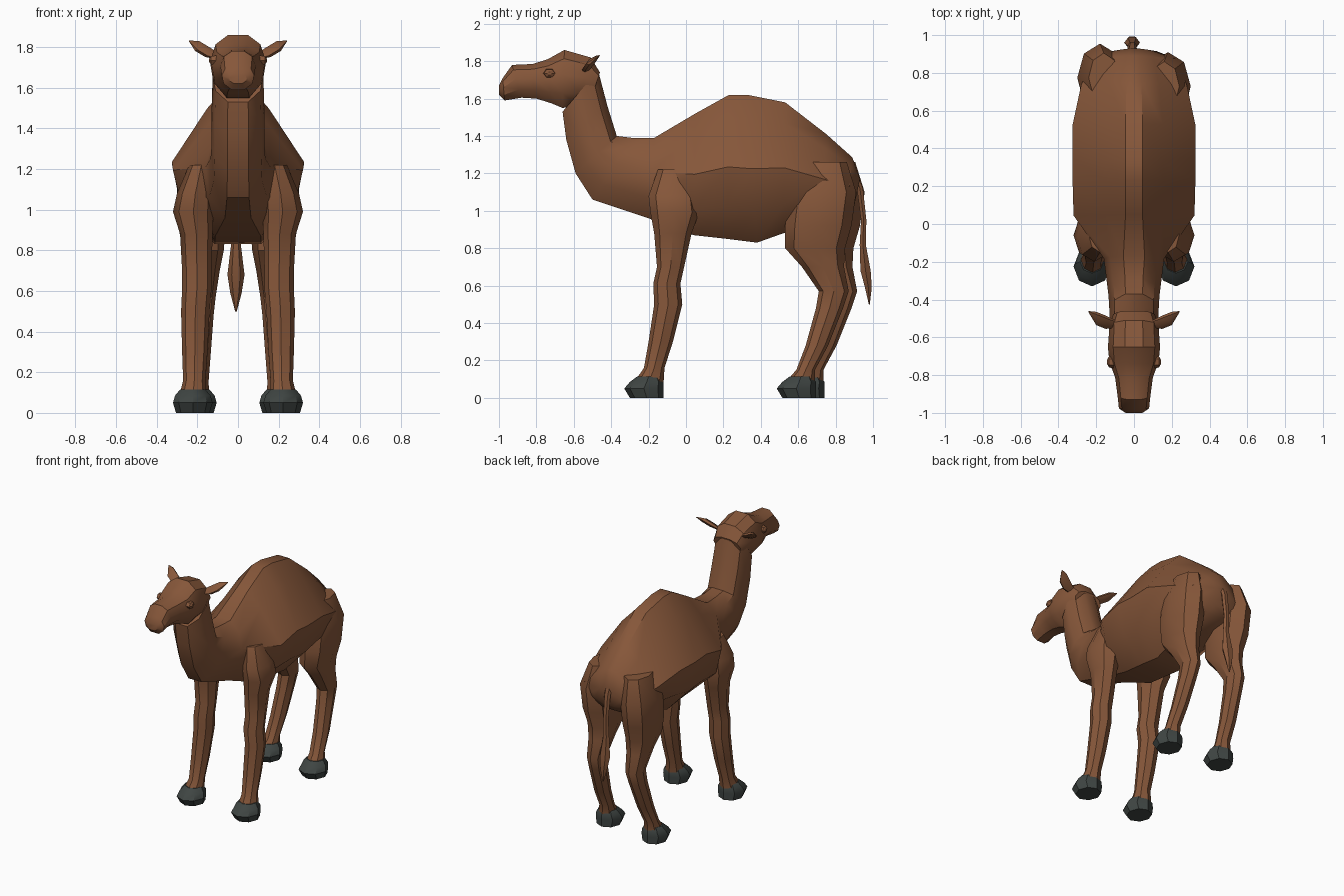
import bpy, bmesh, math
from mathutils import Vector

if "Cube" in bpy.data.objects:
    bpy.data.objects.remove(bpy.data.objects["Cube"], do_unlink=True)


def material(name, rgb):
    m = bpy.data.materials.new(name)
    m.use_nodes = True
    m.diffuse_color = (*rgb, 1)
    bsdf = m.node_tree.nodes["Principled BSDF"]
    bsdf.inputs["Base Color"].default_value = (*rgb, 1)
    bsdf.inputs["Roughness"].default_value = 0.9
    return m


FUR = material("brown fur", (0.24, 0.095, 0.042))
HOOF = material("dark grey hoof", (0.05, 0.06, 0.056))


def loft(name, rings, mat, angle=35):
    """Skin a list of equal-length rings and cap both ends."""
    bm = bmesh.new()
    loops = [[bm.verts.new(p) for p in r] for r in rings]
    n = len(loops[0])
    for a, b in zip(loops, loops[1:]):
        for i in range(n):
            j = (i + 1) % n
            bm.faces.new((a[i], a[j], b[j], b[i]))
    bm.faces.new(loops[0])
    bm.faces.new(loops[-1])
    bmesh.ops.recalc_face_normals(bm, faces=bm.faces)
    mesh = bpy.data.meshes.new(name)
    bm.to_mesh(mesh)
    bm.free()
    mesh.materials.append(mat)
    ob = bpy.data.objects.new(name, mesh)
    bpy.context.collection.objects.link(ob)
    bpy.ops.object.select_all(action="DESELECT")
    ob.select_set(True)
    bpy.context.view_layer.objects.active = ob
    bpy.ops.object.shade_smooth_by_angle(angle=math.radians(angle))
    return ob


def section(station, profile):
    """Symmetric slice between a top and a bottom point on the centre plane."""
    ty, tz, by, bz, w = station
    half = [(w * k, by + (ty - by) * t, bz + (tz - bz) * t) for t, k in profile]
    return half + [(-x, y, z) for x, y, z in reversed(half)]


def oval(c, u, v, n=8):
    c, u, v = Vector(c), Vector(u), Vector(v)
    return [c + u * math.cos(math.tau * i / n) + v * math.sin(math.tau * i / n)
            for i in range(n)]


def limb(name, rows, mat, side, dy=0, n=8):
    """Rows: height, back and front y, inner and outer x."""
    rings = [oval((side * (x0 + x1) / 2, (y0 + y1) / 2 + dy, z),
                  ((x1 - x0) / 2, 0, 0), (0, (y1 - y0) / 2, 0), n)
             for z, y0, y1, x0, x1 in rows]
    return loft(name, rings, mat)


ROUND = [(0, .4), (.25, .88), (.58, 1), (.85, .8), (1, .35)]
TRUNK = [(0, .35), (.22, .86), (.5, 1), (.84, .47), (1, .14)]

# neck flowing into the trunk and hump
neck = [(-.47, 1.75, -.66, 1.53, .125), (-.42, 1.56, -.64, 1.38, .13),
        (-.37, 1.40, -.59, 1.20, .13), (-.29, 1.39, -.50, 1.06, .135),
        (-.17, 1.39, -.20, .96, .16)]
trunk = [(.05, 1.52, .04, .87, .32), (.23, 1.62, .22, .85, .325),
         (.33, 1.62, .38, .83, .325), (.53, 1.58, .52, .88, .325),
         (.75, 1.41, .72, .93, .28), (.89, 1.285, .86, .98, .22),
         (.93, 1.17, .90, 1.03, .12)]
loft("neck_and_body", [section(s, ROUND) for s in neck]
     + [section(s, TRUNK) for s in trunk], FUR)

# head and muzzle
head = [(-.46, 1.74, -.50, 1.62, .11), (-.51, 1.82, -.58, 1.56, .13),
        (-.65, 1.86, -.66, 1.55, .138), (-.74, 1.81, -.72, 1.575, .13),
        (-.82, 1.785, -.80, 1.60, .10), (-.93, 1.78, -.88, 1.605, .087),
        (-.98, 1.71, -.97, 1.59, .08), (-1.0, 1.67, -1.0, 1.62, .045)]
loft("head", [section(s, ROUND) for s in head], FUR)

# tail with a tuft at the end
tail = [(.88, 1.24, .03), (.93, 1.12, .025), (.95, .95, .022), (.945, .82, .025),
        (.96, .68, .042), (.975, .59, .028), (.98, .50, .004)]
loft("tail", [oval((-.01, y, z), (r, 0, 0), (0, r * .75, 0), 6)
              for y, z, r in tail], FUR)

front_leg = [(1.22, -.15, .04, .12, .24), (1.08, -.20, .06, .12, .30),
             (.99, -.19, .07, .12, .32), (.88, -.17, .03, .125, .285),
             (.70, -.155, -.01, .13, .275), (.61, -.175, -.03, .13, .275),
             (.50, -.17, -.02, .14, .28), (.30, -.20, -.07, .15, .275),
             (.16, -.225, -.115, .16, .27), (.08, -.28, -.12, .155, .29)]
hind_leg = [(1.26, .62, .88, .08, .24), (1.10, .57, .93, .06, .30),
            (.92, .55, .905, .06, .295), (.80, .55, .87, .07, .27),
            (.70, .64, .865, .09, .25), (.57, .73, .89, .11, .235),
            (.48, .715, .86, .12, .235), (.28, .66, .78, .135, .245),
            (.15, .61, .71, .145, .25), (.08, .55, .71, .14, .265)]
hoof = [(0, -.30, -.12, .14, .305), (.05, -.33, -.12, .125, .32),
        (.085, -.30, -.12, .135, .31), (.115, -.26, -.14, .16, .285)]

for side, word in ((1, "left"), (-1, "right")):
    step = -.02 if side > 0 else .025
    limb(word + "_front_leg", front_leg, FUR, side)
    limb(word + "_front_hoof", hoof, HOOF, side)
    limb(word + "_hind_leg", hind_leg, FUR, side, step)
    limb(word + "_hind_hoof",
         [(z, a + .835, b + .835, c - .02, d - .02) for z, a, b, c, d in hoof],
         HOOF, side, step)

    # leaf-shaped ear leaning outwards
    ear = [(.10, -.53, 1.755, .022), (.15, -.52, 1.775, .035),
           (.20, -.50, 1.805, .035), (.24, -.465, 1.83, .004)]
    loft(word + "_ear", [oval((side * x, y, z), (0, r, r * .5),
                              (-side * r * .35, 0, r * .5), 6)
                         for x, y, z, r in ear], FUR)

    # heavy eyelid on the side of the head
    lid = [(.10, .035), (.132, .03), (.142, .012)]
    loft(word + "_eyelid", [oval((side * x, -.73, 1.735), (0, r, 0), (0, 0, r * .8), 6)
                            for x, r in lid], FUR, 20)
